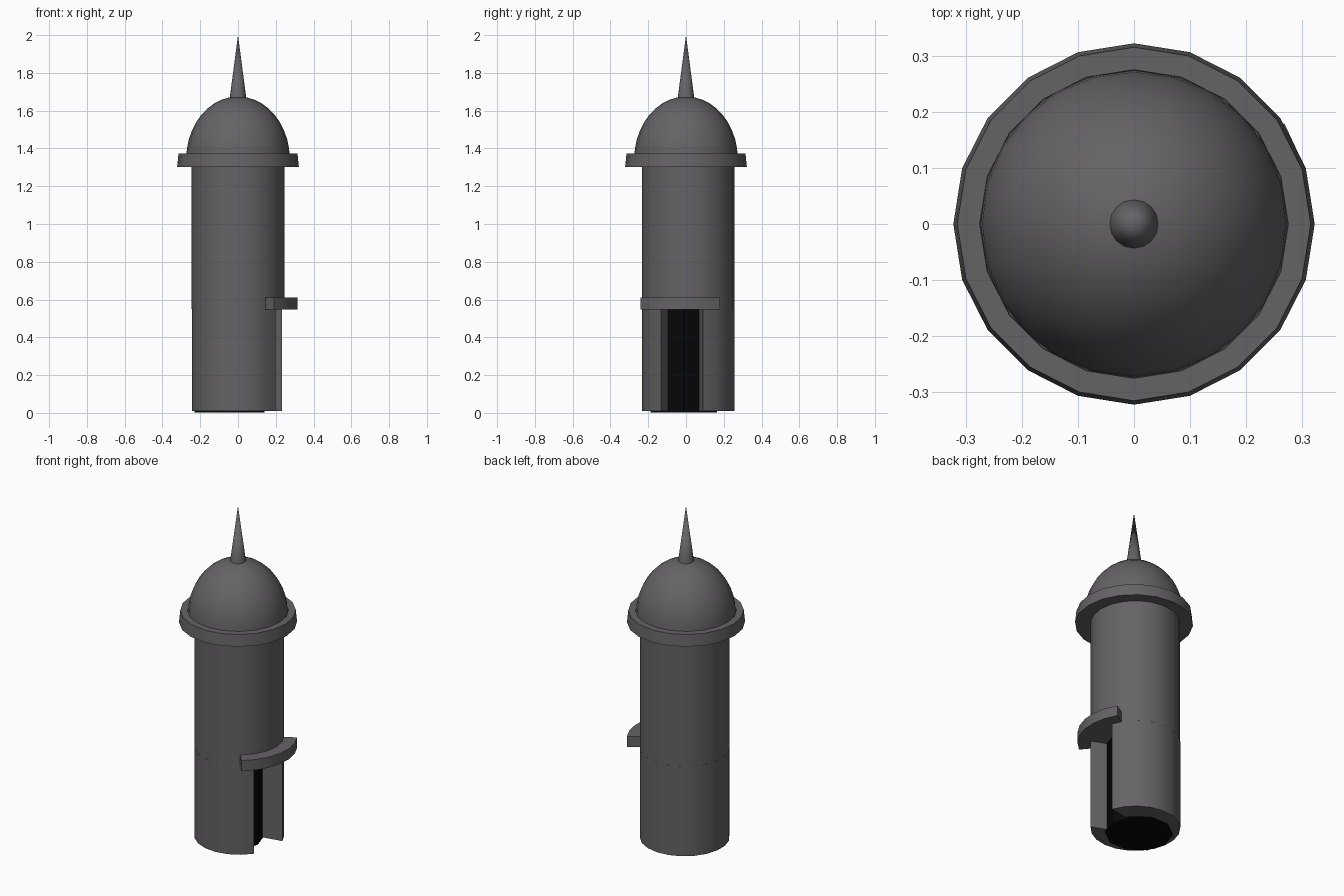
import bpy, bmesh, math

if "Cube" in bpy.data.objects:
    bpy.data.objects.remove(bpy.data.objects["Cube"])

SIDES = 20
CY = 0.012          # the shaft sits slightly off centre
R = 0.245


def material(name, rgb):
    m = bpy.data.materials.new(name)
    m.diffuse_color = (*rgb, 1)
    m.use_nodes = True
    m.node_tree.nodes["Principled BSDF"].inputs["Base Color"].default_value = m.diffuse_color
    return m


stone = material("dark grey stone", (0.13, 0.125, 0.13))
black = material("black", (0.002, 0.002, 0.002))


def finish(name, bm, mat, smooth=True):
    bmesh.ops.remove_doubles(bm, verts=bm.verts, dist=1e-5)
    bmesh.ops.recalc_face_normals(bm, faces=bm.faces)
    me = bpy.data.meshes.new(name)
    bm.to_mesh(me)
    bm.free()
    ob = bpy.data.objects.new(name, me)
    bpy.context.collection.objects.link(ob)
    me.materials.append(mat)
    if smooth:
        bpy.ops.object.select_all(action='DESELECT')
        ob.select_set(True)
        bpy.context.view_layer.objects.active = ob
        bpy.ops.object.shade_smooth_by_angle(angle=math.radians(30))
    return ob


def prism(name, outline, z0, z1, mat):
    """Extrude a flat outline upward."""
    bm = bmesh.new()
    low = [bm.verts.new((x, y, z0)) for x, y in outline]
    high = [bm.verts.new((x, y, z1)) for x, y in outline]
    n = len(outline)
    for i in range(n):
        j = (i + 1) % n
        bm.faces.new((low[i], low[j], high[j], high[i]))
    bm.faces.new(low[::-1])
    bm.faces.new(high)
    return finish(name, bm, mat)


def lathe(name, profile, mat, sides=SIDES, centre=(0, 0)):
    """Spin a (radius, height) profile about the vertical axis."""
    bm = bmesh.new()
    rings = []
    for r, z in profile:
        if r < 1e-6:
            rings.append([bm.verts.new((*centre, z))] * sides)
        else:
            rings.append([bm.verts.new((centre[0] + r * math.cos(math.tau * i / sides),
                                        centre[1] + r * math.sin(math.tau * i / sides), z))
                          for i in range(sides)])
    for a, b in zip(rings, rings[1:]):
        for i in range(sides):
            j = (i + 1) % sides
            bm.faces.new(list(dict.fromkeys((a[i], a[j], b[j], b[i]))))
    return finish(name, bm, mat)


def arc(r, start, end, steps):
    return [(r * math.cos(math.radians(start + (end - start) * i / steps)),
             CY + r * math.sin(math.radians(start + (end - start) * i / steps)))
            for i in range(steps + 1)]


# Shaft: lower part has a doorway notch on the +x side, upper part is whole
prism("lower_shaft", arc(R, 18.6, 324, 18) + [(0.085, -0.084), (0.085, 0.064)],
      0.01, 0.55, stone)
lathe("upper_shaft", [(0, 0.55), (R, 0.55), (R, 1.31), (0, 1.31)], stone,
      centre=(0, CY))

# Dark core seen through the doorway and underneath
lathe("dark_interior", [(0, 0.003), (0.185, 0.003), (0.185, 0.549), (0, 0.549)],
      black, sides=10, centre=(-0.045, -0.012))

# Curved hood over the doorway
prism("door_hood", arc(0.316, -53, 32, 6) + arc(0.235, 32, -54, 6),
      0.547, 0.61, stone)

# Cornice ring
lathe("cornice_ring", [(0, 1.302), (0.322, 1.302), (0.315, 1.372), (0.275, 1.372),
                       (0.274, 1.355), (0, 1.355)], stone)

# Dome
steps = 10
dome = [(0.274 * math.cos(math.pi / 2 * i / steps),
         1.345 + 0.33 * math.sin(math.pi / 2 * i / steps)) for i in range(steps)]
lathe("dome", [(0, 1.345)] + dome + [(0, 1.675)], stone, sides=24)

# Spire
lathe("spire", [(0, 1.66), (0.044, 1.665), (0, 2.0)], stone, sides=16)
